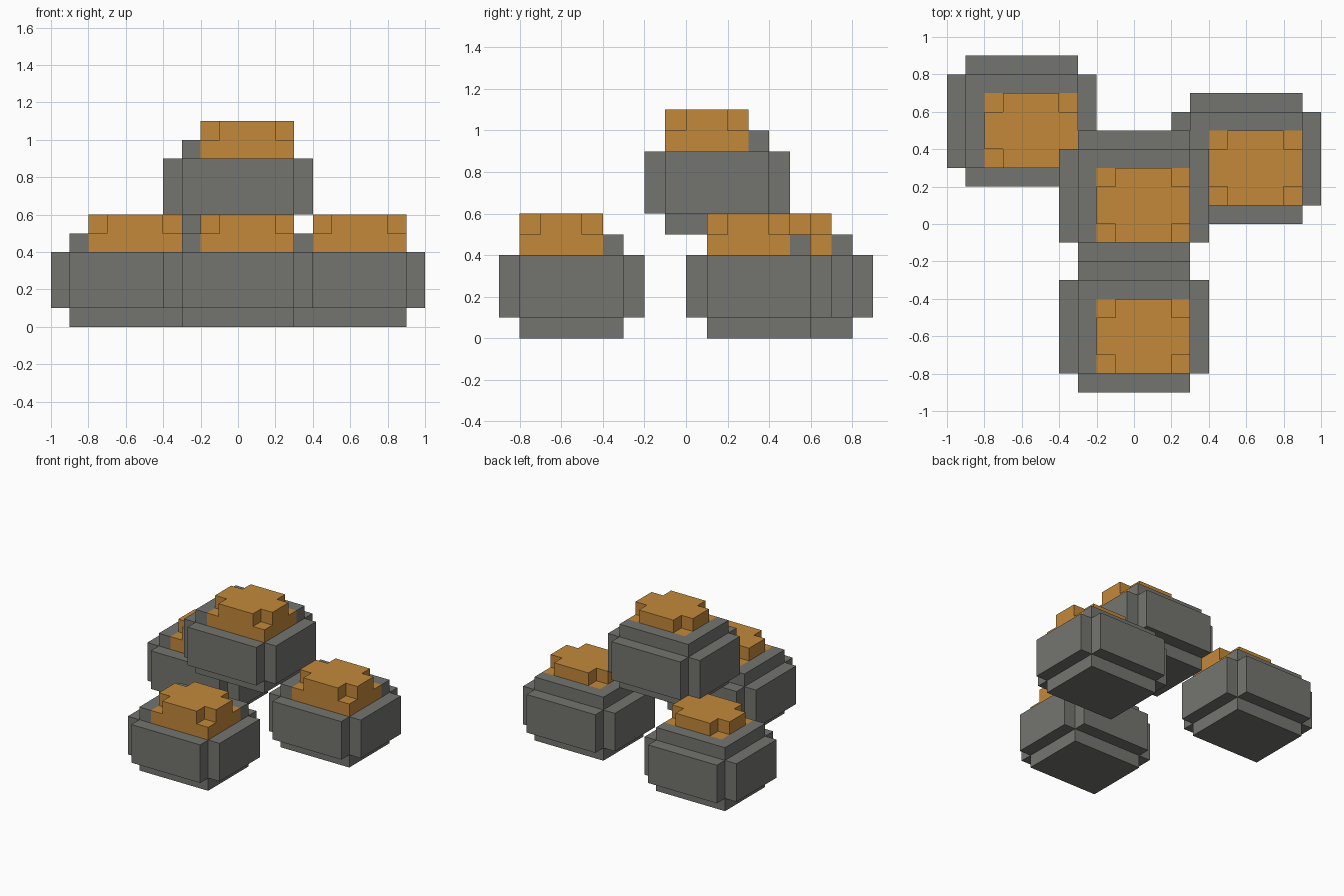
import bpy
import bmesh
from mathutils import Matrix, Vector

if "Cube" in bpy.data.objects:
    bpy.data.objects.remove(bpy.data.objects["Cube"], do_unlink=True)

U = 0.1  # size of one block


def material(name, color):
    m = bpy.data.materials.new(name)
    m.use_nodes = True
    m.diffuse_color = color
    m.node_tree.nodes["Principled BSDF"].inputs["Base Color"].default_value = color
    return m


stone = material("stone grey", (0.175, 0.175, 0.160, 1))
amber = material("amber orange", (0.545, 0.250, 0.042, 1))


def add_box(bm, low, high):
    low, high = Vector(low) * U, Vector(high) * U
    place = Matrix.Translation((low + high) / 2) @ Matrix.Diagonal((*(high - low), 1))
    bmesh.ops.create_cube(bm, size=1, matrix=place)


def finish(bm, name, mat):
    mesh = bpy.data.meshes.new(name)
    bmesh.ops.recalc_face_normals(bm, faces=bm.faces)
    bm.to_mesh(mesh)
    bm.free()
    mesh.materials.append(mat)
    return mesh


def boxes(name, mat, *spans):
    bm = bmesh.new()
    for low, high in spans:
        add_box(bm, low, high)
    return finish(bm, name, mat)


def notched_slab(name, mat, low, high):
    """Slab whose four upright corners are cut back by one block."""
    (x0, y0, z0), (x1, y1, z1) = low, high
    outline = []
    for cx, cy, sx, sy in ((x0, y0, 1, 1), (x1, y0, -1, 1), (x1, y1, -1, -1), (x0, y1, 1, -1)):
        corner = [(cx, cy + sy), (cx + sx, cy + sy), (cx + sx, cy)]
        outline += corner if sx == sy else corner[::-1]
    bm = bmesh.new()
    base = bm.faces.new([bm.verts.new(Vector((x, y, z0)) * U) for x, y in outline])
    top = bmesh.ops.extrude_face_region(bm, geom=[base], use_keep_orig=True)["geom"]
    bmesh.ops.translate(bm, vec=(0, 0, (z1 - z0) * U),
                        verts=[v for v in top if isinstance(v, bmesh.types.BMVert)])
    return finish(bm, name, mat)


# Parts of one pot, in blocks: centred in x, running back from its front panel at y = 0
parts = {
    "core": boxes("core", stone, ((-3, 1, 0), (3, 6, 4))),
    "side_panels": boxes("side_panels", stone,
                         *[((min(x, x + 1), 1, 1), (max(x, x + 1), 6, 4)) for x in (-4, 3)]),
    "end_panels": boxes("end_panels", stone,
                        *[((-3, y, 1), (3, y + 1, 4)) for y in (0, 6)]),
    "rim": boxes("rim", stone, ((-3, 1, 4), (-2, 6, 5)), ((-2, 5, 4), (3, 6, 5))),
    "lid_base": boxes("lid_base", amber, ((-2, 1, 4), (3, 5, 5))),
    "lid_top": notched_slab("lid_top", amber, (-2, 1, 5), (3, 5, 6)),
}

# Three pots on the ground and one stacked above them
pots = {
    "front_pot": (0, -9, 0),
    "right_back_pot": (-6, 2, 0),
    "left_pot": (6, 0, 0),
    "upper_pot": (0, -2, 5),
}
for pot, spot in pots.items():
    for part, mesh in parts.items():
        ob = bpy.data.objects.new(f"{pot}_{part}", mesh)
        ob.location = Vector(spot) * U
        bpy.context.collection.objects.link(ob)
